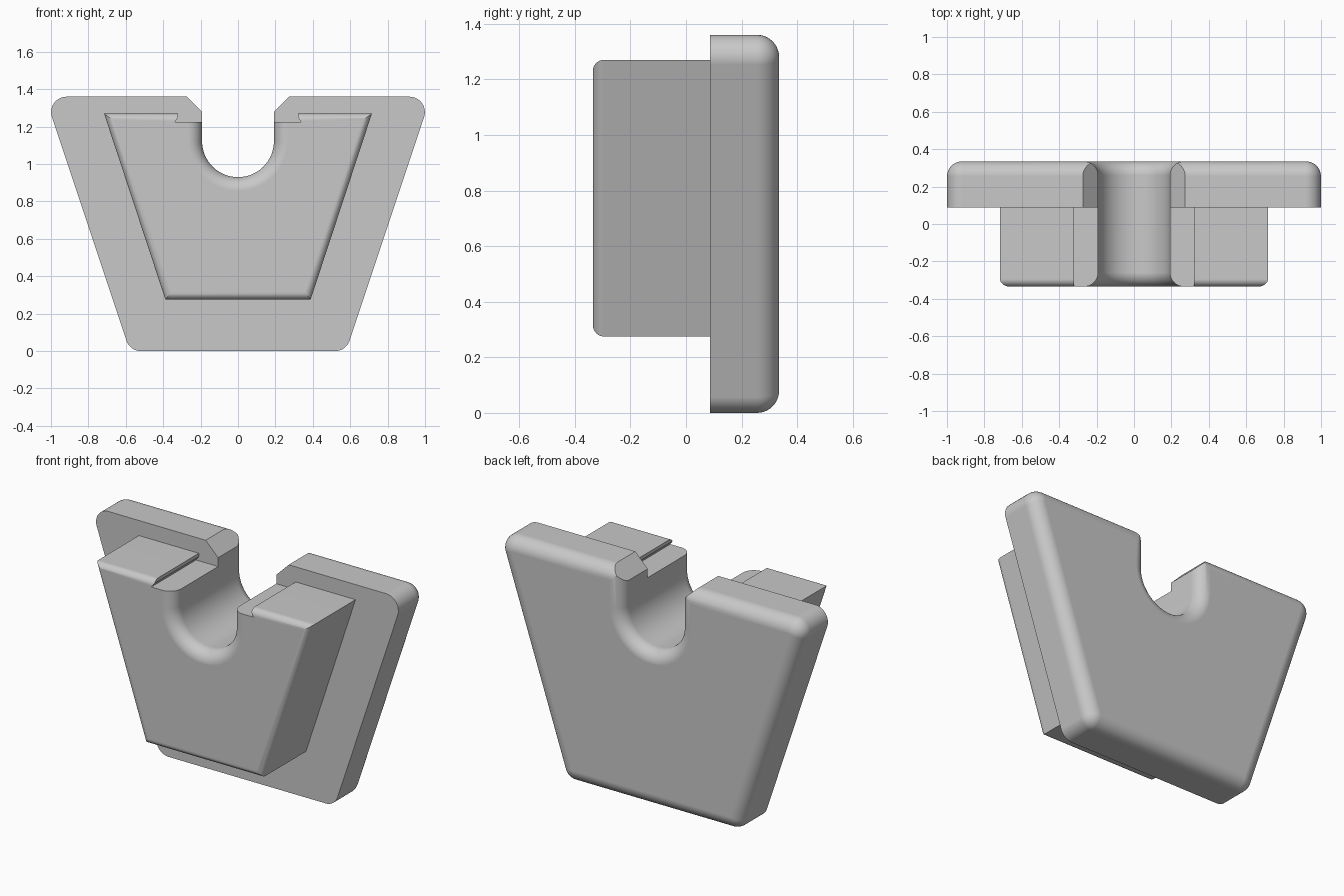
import bpy
import bmesh
import math
from mathutils import Vector

if "Cube" in bpy.data.objects:
    bpy.data.objects.remove(bpy.data.objects["Cube"], do_unlink=True)

FRONT, MID, BACK = -0.335, 0.087, 0.335
STEPS = 10

grey = bpy.data.materials.new("plain grey")
grey.use_nodes = True
grey.diffuse_color = (0.58, 0.58, 0.58, 1)
grey.node_tree.nodes["Principled BSDF"].inputs["Base Color"].default_value = grey.diffuse_color


def loft(name, sections):
    """Solid through (y, [(x, z), ...]) sections of equal length."""
    bm = bmesh.new()
    rings = [[bm.verts.new((x, y, z)) for x, z in pts] for y, pts in sections]
    n = len(rings[0])
    for a, b in zip(rings, rings[1:]):
        for i in range(n):
            j = (i + 1) % n
            bm.faces.new((a[i], a[j], b[j], b[i]))
    bm.faces.new(rings[0])
    bm.faces.new(rings[-1])
    bmesh.ops.recalc_face_normals(bm, faces=bm.faces)
    mesh = bpy.data.meshes.new(name)
    bm.to_mesh(mesh)
    bm.free()
    mesh.materials.append(grey)
    ob = bpy.data.objects.new(name, mesh)
    bpy.context.collection.objects.link(ob)
    return ob


def trapezoid(bottom, top, z0, z1):
    return [Vector(p) for p in ((-bottom, z0), (bottom, z0), (top, z1), (-top, z1))]


def outline(corners, inset, radius=0):
    """Polygon inset by a distance, with optional round corners."""
    pts = []
    for i, p in enumerate(corners):
        d1 = (p - corners[i - 1]).normalized()
        d2 = (corners[(i + 1) % len(corners)] - p).normalized()
        n1, n2 = Vector((-d1.y, d1.x)), Vector((-d2.y, d2.x))
        centre = p + (n1 + n2) * max(radius, inset) / (1 + n1.dot(n2))
        if not radius:
            pts.append(centre)
            continue
        start = math.atan2(-n1.y, -n1.x)
        turn = math.acos(n1.dot(n2))
        for k in range(STEPS + 1):
            a = start + turn * k / STEPS
            pts.append(centre + Vector((math.cos(a), math.sin(a))) * (radius - inset))
    return pts


def fillet(radius):
    """(depth from the face, inset from the side) along a quarter round."""
    angles = [math.pi / 2 * k / STEPS for k in range(STEPS + 1)]
    return [(radius * (1 - math.cos(a)), radius * (1 - math.sin(a))) for a in angles]


def channel(flare):
    """U-shaped slot section, widened by the flare."""
    r = 0.192 + flare
    arc = [math.pi * (1 + k / 32) for k in range(33)]
    return [(-r, 2)] + [(r * math.cos(a), 1.122 + r * math.sin(a)) for a in arc] + [(r, 2)]


def combine(target, other, operation):
    mod = target.modifiers.new(operation.title(), 'BOOLEAN')
    mod.operation = operation
    mod.solver = 'EXACT'
    mod.object = other
    other.hide_render = True
    bpy.context.view_layer.objects.active = target
    bpy.ops.object.modifier_apply(modifier=mod.name)
    bpy.data.objects.remove(other, do_unlink=True)


# Back plate: rounded trapezoid with a filleted rear edge
plate = trapezoid(0.578, 1.031, 0, 1.36)
sections = [(BACK - d, outline(plate, i, 0.082)) for d, i in fillet(0.08)]
block = loft("wedge_block", sections + [(MID, outline(plate, 0, 0.082))])

# Front plug: sharp-cornered trapezoid with a softened front edge
plug = trapezoid(0.388, 0.716, 0.275, 1.27)
sections = [(FRONT + d, outline(plug, i)) for d, i in fillet(0.04)]
combine(block, loft("front_plug", sections + [(MID + 0.08, outline(plug, 0))]), 'UNION')

# Round-bottomed slot, flared at both mouths
mouth = fillet(0.075)
sections = [(FRONT - 0.2, channel(0.075))]
sections += [(FRONT + d, channel(i)) for d, i in mouth]
sections += [(BACK - d, channel(i)) for d, i in reversed(mouth)]
sections += [(BACK + 0.2, channel(0.075))]
combine(block, loft("slot_cutter", sections), 'DIFFERENCE')

# Undercut step beside the slot, on the plug only
half = [(0.338, 1.225), (0.32, 1.25), (0.32, 1.6)]
step = half + [(-x, z) for x, z in reversed(half)]
combine(block, loft("step_cutter", [(FRONT - 0.1, step), (MID, step)]), 'DIFFERENCE')

# Chamfered slot shoulders on the plate
half = [(0.14, 1.226), (0.474, 1.56)]
shoulder = half + [(-x, z) for x, z in reversed(half)]
combine(block, loft("shoulder_cutter", [(MID - 0.02, shoulder), (BACK + 0.1, shoulder)]), 'DIFFERENCE')

# Smooth fillets, crisp edges
bpy.ops.object.select_all(action='DESELECT')
block.select_set(True)
bpy.context.view_layer.objects.active = block
bpy.ops.object.shade_smooth_by_angle(angle=math.radians(25))
weighted = block.modifiers.new("Weighted normals", 'WEIGHTED_NORMAL')
weighted.keep_sharp = True
